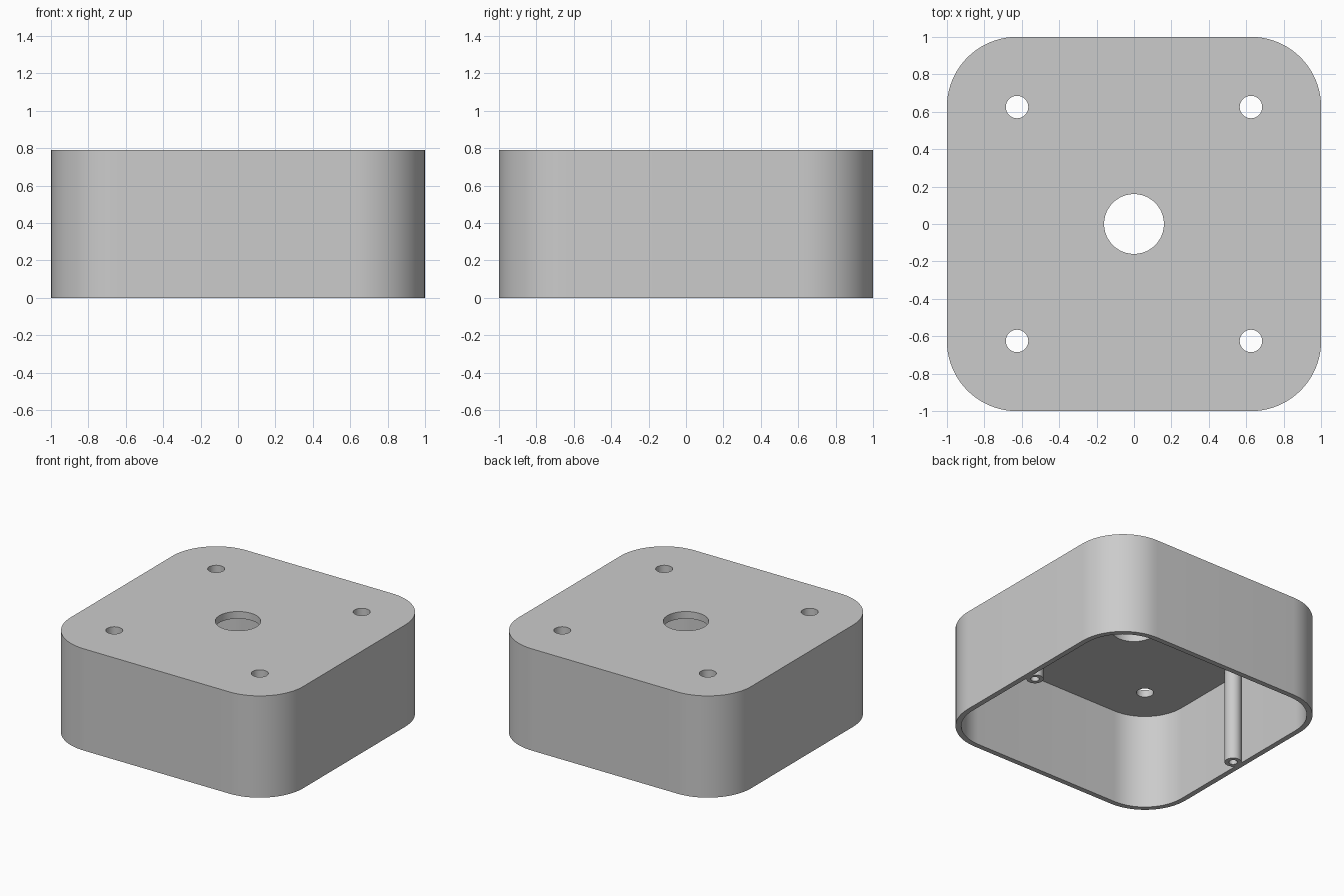
import bpy, bmesh
from math import sin, cos, pi

cube = bpy.data.objects.get("Cube")
if cube:
    bpy.data.objects.remove(cube, do_unlink=True)

HEIGHT, CEILING, WALL = 0.79, 0.735, 0.04
CORNER = 0.625            # corner arc centres, shared by the lid holes

grey = bpy.data.materials.new("light grey plastic")
grey.use_nodes = True
grey.diffuse_color = (0.6, 0.6, 0.6, 1)
grey.node_tree.nodes["Principled BSDF"].inputs["Base Color"].default_value = grey.diffuse_color


def prism(name, outline, bottom, top):
    """Closed upright prism from a counter-clockwise outline."""
    bm = bmesh.new()
    base = bm.faces.new([bm.verts.new((x, y, bottom)) for x, y in outline])
    moved = bmesh.ops.extrude_face_region(bm, geom=[base], use_keep_orig=True)["geom"]
    verts = [v for v in moved if isinstance(v, bmesh.types.BMVert)]
    bmesh.ops.translate(bm, verts=verts, vec=(0, 0, top - bottom))
    bmesh.ops.recalc_face_normals(bm, faces=bm.faces)
    mesh = bpy.data.meshes.new(name)
    bm.to_mesh(mesh)
    bm.free()
    mesh.materials.append(grey)
    obj = bpy.data.objects.new(name, mesh)
    bpy.context.collection.objects.link(obj)
    return obj


def circle(x, y, r, n=48):
    return [(x + r * cos(2 * pi * i / n), y + r * sin(2 * pi * i / n)) for i in range(n)]


def rounded_square(half, steps=20):
    r = half - CORNER
    points = []
    for k, (sx, sy) in enumerate([(1, 1), (-1, 1), (-1, -1), (1, -1)]):
        for i in range(steps + 1):
            a = (k + i / steps) * pi / 2
            points.append((sx * CORNER + r * cos(a), sy * CORNER + r * sin(a)))
    return points


def combine(target, tool, operation):
    """Apply a boolean to the target, then discard the tool."""
    mod = target.modifiers.new(operation.lower(), 'BOOLEAN')
    mod.object, mod.operation, mod.solver = tool, operation, 'EXACT'
    tool.hide_render = True
    graph = bpy.context.evaluated_depsgraph_get()
    mesh = bpy.data.meshes.new_from_object(target.evaluated_get(graph))
    target.modifiers.clear()
    target.data = mesh
    bpy.data.objects.remove(tool, do_unlink=True)


# Hollow shell, open underneath
shell = prism("enclosure_shell", rounded_square(1), 0, HEIGHT)
combine(shell, prism("cavity", rounded_square(1 - WALL), -0.1, CEILING), 'DIFFERENCE')

# Screw posts joined to the side walls, each with a blind bore
for side in (-1, 1):
    x = side * 0.91
    combine(shell, prism("screw_post", circle(x, 0, 0.06), 0, CEILING + 0.02), 'UNION')
    combine(shell, prism("screw_bore", circle(x, 0, 0.03, 32), -0.1, CEILING), 'DIFFERENCE')

# Centre opening and four mounting holes through the top
holes = [(0, 0, 0.16)] + [(sx * CORNER, sy * CORNER, 0.06) for sx in (-1, 1) for sy in (-1, 1)]
for x, y, r in holes:
    combine(shell, prism("hole", circle(x, y, r), CEILING - 0.1, HEIGHT + 0.1), 'DIFFERENCE')

# Smooth curved walls, sharp rims
shell.data.name = "enclosure_shell"
bpy.ops.object.select_all(action='DESELECT')
shell.select_set(True)
bpy.context.view_layer.objects.active = shell
bpy.ops.object.shade_smooth_by_angle(angle=pi / 6)
